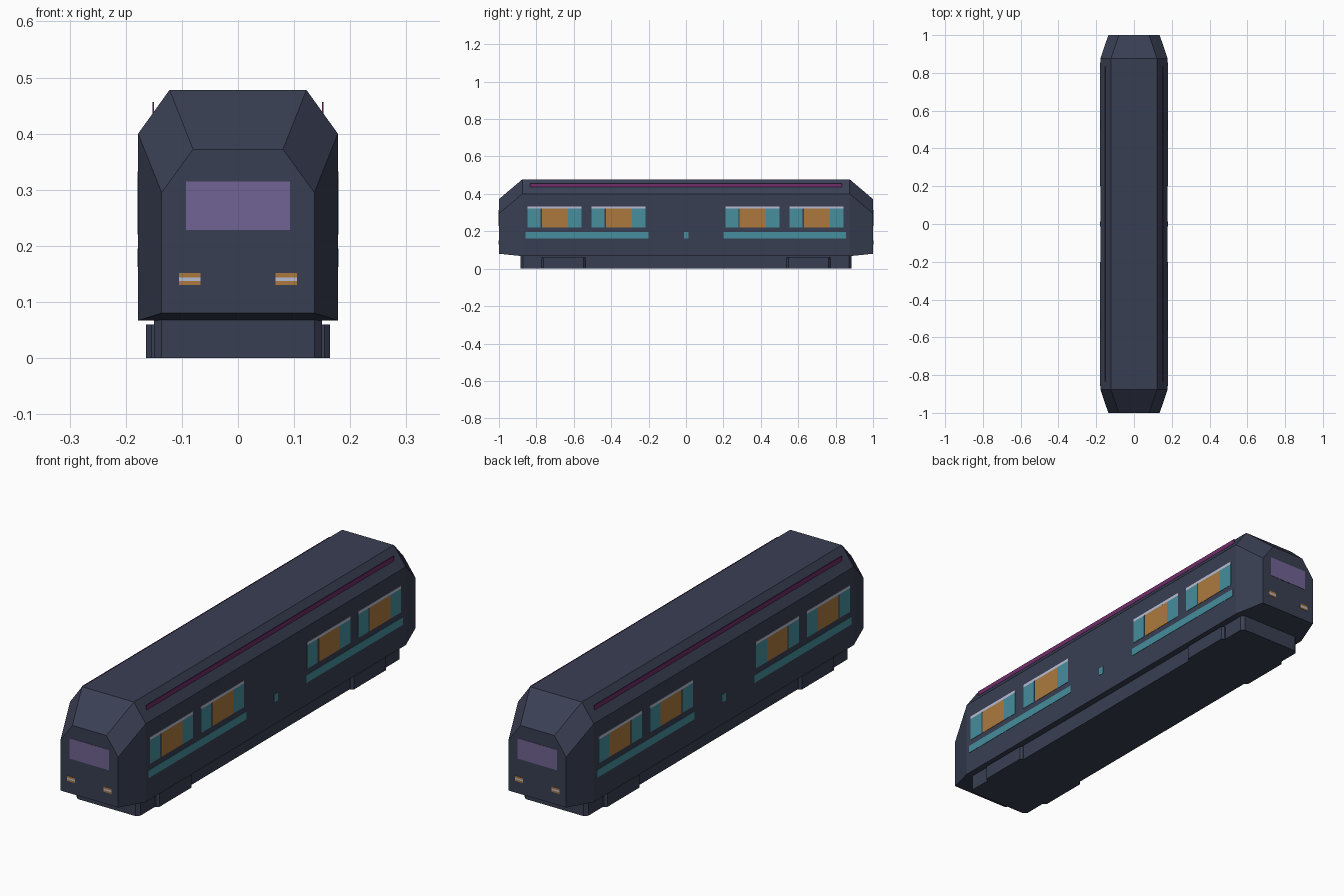
import bpy, bmesh

if "Cube" in bpy.data.objects:
    bpy.data.objects.remove(bpy.data.objects["Cube"])


def material(name, rgb):
    m = bpy.data.materials.new(name)
    lin = [((c / 255 + 0.055) / 1.055) ** 2.4 for c in rgb]
    m.diffuse_color = (*lin, 1)
    m.use_nodes = True
    m.node_tree.nodes["Principled BSDF"].inputs["Base Color"].default_value = m.diffuse_color
    return m


NAVY = material("navy", (57, 63, 83))
TEAL = material("teal", (70, 142, 157))
ORANGE = material("orange", (172, 121, 62))
PALE = material("pale_lavender", (185, 188, 210))
PURPLE = material("glass_purple", (113, 99, 147))
MAGENTA = material("magenta", (112, 45, 105))


def finish(name, bm, mat):
    bmesh.ops.recalc_face_normals(bm, faces=bm.faces)
    me = bpy.data.meshes.new(name)
    bm.to_mesh(me)
    bm.free()
    me.materials.append(mat)
    ob = bpy.data.objects.new(name, me)
    bpy.context.collection.objects.link(ob)
    return ob


def loft(name, rings, mat):
    """Skin a list of equal-length point rings and cap both ends."""
    bm = bmesh.new()
    vs = [[bm.verts.new(p) for p in r] for r in rings]
    n = len(vs[0])
    for a, b in zip(vs, vs[1:]):
        for i in range(n):
            j = (i + 1) % n
            bm.faces.new((a[i], a[j], b[j], b[i]))
    bm.faces.new(vs[0])
    bm.faces.new(vs[-1])
    return finish(name, bm, mat)


def box(name, x, y, z, mat):
    corners = [(x[0], y[0]), (x[1], y[0]), (x[1], y[1]), (x[0], y[1])]
    return loft(name, [[(*c, h) for c in corners] for h in z], mat)


def section(y, half):
    """Mirrored cross-section at a given y."""
    pts = half + [(-px, pz) for px, pz in reversed(half)]
    return [(px, y, pz) for px, pz in pts]


def plan(hx, hy, c, z):
    """Rectangle in plan with chamfered corners."""
    q = [(hx - c, hy), (hx, hy - c), (hx, c - hy), (hx - c, -hy)]
    return [(px, py, z) for px, py in q + [(-px, -py) for px, py in q]]


# Carriage shell with tapered ends
wide = [(0.178, 0.067), (0.178, 0.40), (0.122, 0.478)]
nose = [(0.136, 0.08), (0.136, 0.295), (0.08, 0.372)]
loft("carriage_body", [section(-1, nose), section(-0.875, wide),
                       section(0.875, wide), section(1, nose)], NAVY)

# Underframe skirt
loft("underframe", [plan(0.15, 0.885, 0.014, z) for z in (0, 0.068)], NAVY)

for s, side in ((1, "right"), (-1, "left")):
    # Wheel covers, bevelled outward
    for e in (-1, 1):
        rings = [[(s * x, e * 0.655 - h, 0), (s * x, e * 0.655 + h, 0),
                  (s * x, e * 0.655 + h, 0.06), (s * x, e * 0.655 - h, 0.06)]
                 for x, h in ((0.14, 0.117), (0.154, 0.117), (0.164, 0.108))]
        loft(f"wheel_cover_{side}", rings, NAVY)

    # Roof-edge strip
    box(f"roof_strip_{side}", (s * 0.150, s * 0.1525), (-0.833, 0.833),
        (0.436, 0.456), MAGENTA)

    wall = (s * 0.177, s * 0.1795)
    # Windows: teal panes around an orange pane, pale rail above
    for y in (-0.848, -0.505, 0.21, 0.553):
        box(f"window_pane_{side}", wall, (y, y + 0.070), (0.22, 0.321), TEAL)
        box(f"window_blind_{side}", wall, (y + 0.077, y + 0.217), (0.22, 0.321), ORANGE)
        box(f"window_pane_{side}", wall, (y + 0.217, y + 0.289), (0.22, 0.321), TEAL)
        box(f"window_rail_{side}", wall, (y, y + 0.289), (0.321, 0.333), PALE)
    # Waist stripe and door button
    for y in ((-0.858, -0.20), (0.20, 0.855), (-0.012, 0.014)):
        box(f"waist_stripe_{side}", wall, y, (0.162, 0.195), TEAL)

# Both ends: windscreen and lamps
for e, end in ((-1, "front"), (1, "back")):
    face = (e * 0.998, e * 1.0)
    skin = (e * 0.998, e * 1.0015)
    box(f"windscreen_{end}", (-0.093, 0.093), skin, (0.228, 0.315), PURPLE)
    for s in (-1, 1):
        for z0, z1, m in ((0.130, 0.137, ORANGE), (0.137, 0.144, PALE),
                          (0.144, 0.152, ORANGE)):
            box(f"lamp_{end}", (s * 0.067, s * 0.105), skin, (z0, z1), m)
